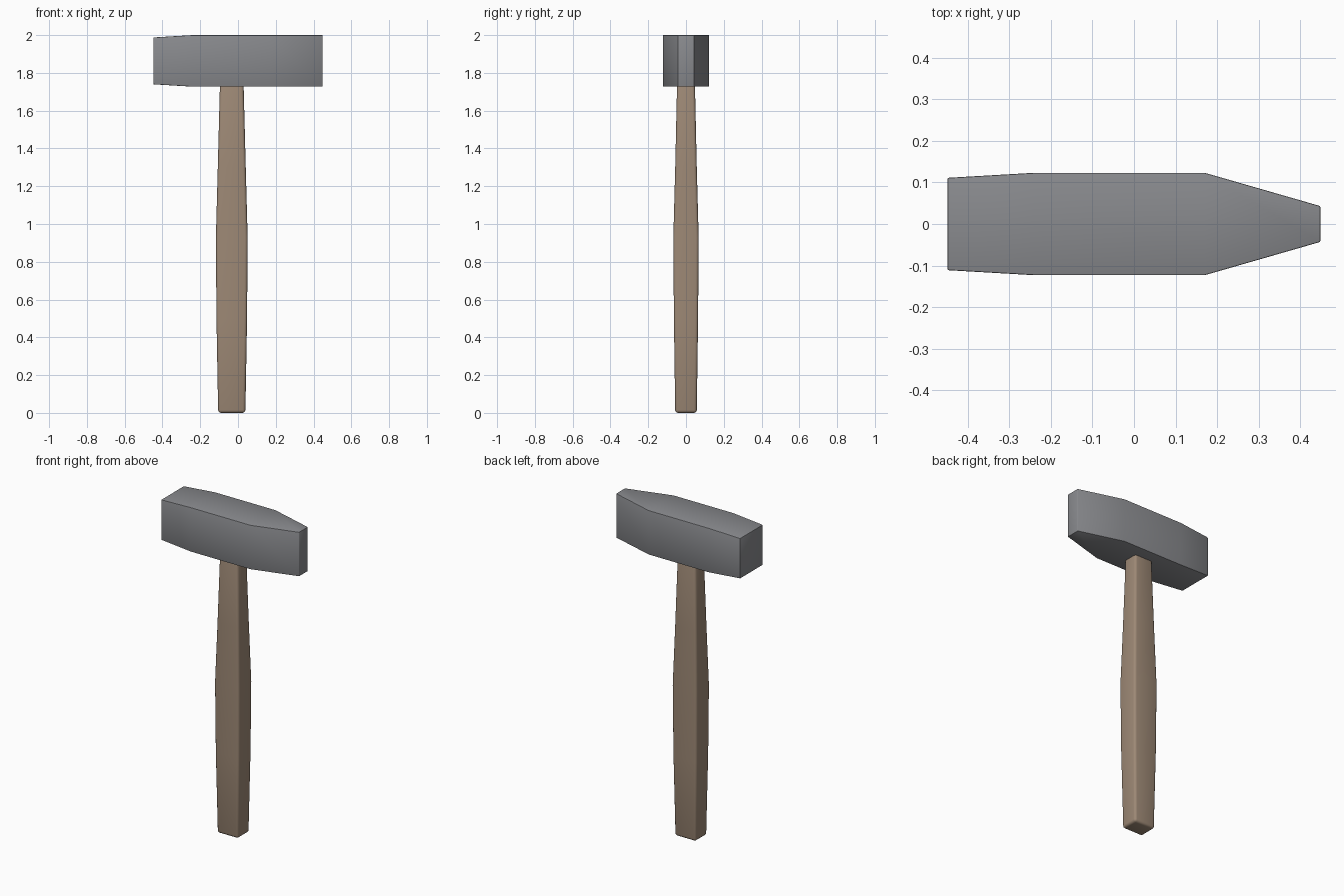
import bpy
import bmesh
import math

if "Cube" in bpy.data.objects:
    bpy.data.objects.remove(bpy.data.objects["Cube"], do_unlink=True)


def make_material(name, color):
    mat = bpy.data.materials.new(name)
    mat.use_nodes = True
    mat.diffuse_color = color
    mat.node_tree.nodes["Principled BSDF"].inputs["Base Color"].default_value = color
    return mat


def loft(name, rings, mat, bevel, segments):
    """Skin a list of four-point rings, cap both ends and soften the edges."""
    bm = bmesh.new()
    loops = [[bm.verts.new(p) for p in ring] for ring in rings]
    for a, b in zip(loops, loops[1:]):
        for i in range(4):
            j = (i + 1) % 4
            bm.faces.new((a[i], a[j], b[j], b[i]))
    bm.faces.new(loops[0])
    bm.faces.new(loops[-1])
    bmesh.ops.recalc_face_normals(bm, faces=bm.faces)
    mesh = bpy.data.meshes.new(name)
    bm.to_mesh(mesh)
    bm.free()
    mesh.materials.append(mat)
    obj = bpy.data.objects.new(name, mesh)
    bpy.context.collection.objects.link(obj)
    mod = obj.modifiers.new("soft_edges", "BEVEL")
    mod.width = bevel
    mod.segments = segments
    mod.limit_method = 'ANGLE'
    mod.angle_limit = math.radians(40)
    bpy.ops.object.select_all(action='DESELECT')
    obj.select_set(True)
    bpy.context.view_layer.objects.active = obj
    bpy.ops.object.modifier_apply(modifier=mod.name)
    bpy.ops.object.shade_smooth_by_angle(angle=math.radians(35))
    return obj


steel = make_material("grey_steel", (0.25, 0.255, 0.27, 1))
wood = make_material("brown_wood", (0.34, 0.25, 0.18, 1))
CORNERS = [(-1, -1), (1, -1), (1, 1), (-1, 1)]

# Head: striking face at -x, wedge-shaped peen at +x (x, half width, half height)
HEAD_Z = 1.8635
head_sections = [(-0.448, 0.111, 0.124), (-0.24, 0.123, 0.1365),
                 (0.17, 0.123, 0.1365), (0.448, 0.043, 0.1365)]
loft("hammer_head",
     [[(x, sy * hy, HEAD_Z + sz * hz) for sy, sz in CORNERS]
      for x, hy, hz in head_sections], steel, 0.003, 2)

# Handle: rounded rectangular grip, thickest in the middle (z, half x, half y)
HANDLE_X = -0.033
handle_sections = [(0, 0.072, 0.057), (0.5, 0.081, 0.064), (0.93, 0.084, 0.067),
                   (1.3, 0.074, 0.057), (1.8, 0.061, 0.046)]
loft("handle",
     [[(HANDLE_X + sx * hx, sy * hy, z) for sx, sy in CORNERS]
      for z, hx, hy in handle_sections], wood, 0.015, 3)
